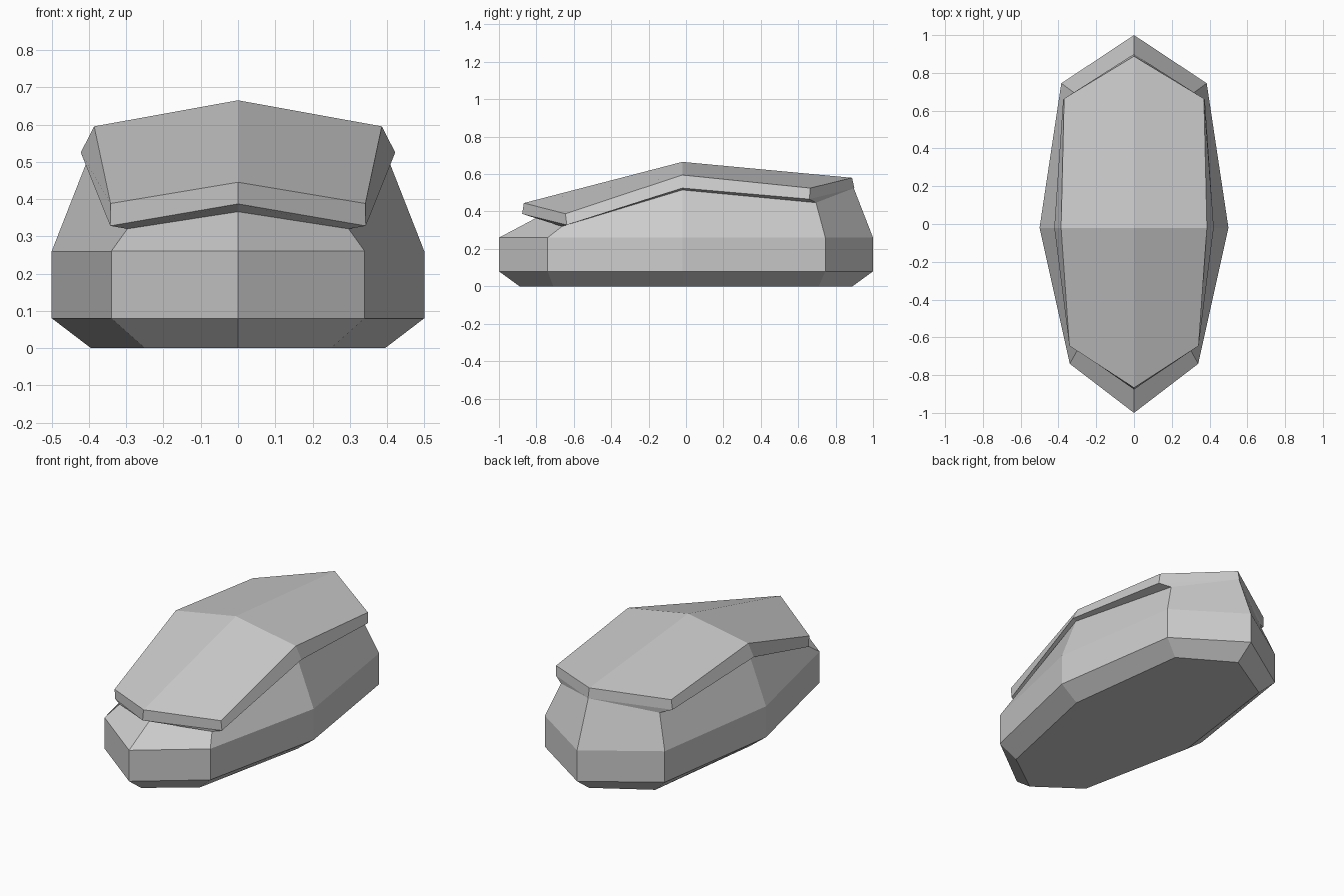
import bpy
import bmesh

cube = bpy.data.objects.get("Cube")
if cube:
    bpy.data.objects.remove(cube, do_unlink=True)

grey = bpy.data.materials.new("plain grey")
grey.use_nodes = True
colour = (0.6, 0.6, 0.6, 1)
grey.diffuse_color = colour
grey.node_tree.nodes["Principled BSDF"].inputs["Base Color"].default_value = colour


def ring(bm, half):
    """Eight-sided loop from its left half, listed front to back."""
    mirrored = [(-x, y, z) for x, y, z in reversed(half[1:-1])]
    return [bm.verts.new(p) for p in half + mirrored]


def level(outline, z):
    return [(x, y, z) for x, y in outline]


def bridge(bm, lower, upper):
    for i in range(len(lower)):
        j = (i + 1) % len(lower)
        bm.faces.new((lower[i], lower[j], upper[j], upper[i]))


def crown(bm, loop, peak):
    """Four facets that meet at a central peak."""
    top = bm.verts.new(peak)
    for i in range(0, len(loop), 2):
        bm.faces.new((loop[i], loop[i + 1], loop[(i + 2) % len(loop)], top))


def shell(name, halves, peak, base_peak=None):
    bm = bmesh.new()
    loops = [ring(bm, h) for h in halves]
    for lower, upper in zip(loops, loops[1:]):
        bridge(bm, lower, upper)
    crown(bm, loops[-1], peak)
    if base_peak:
        crown(bm, loops[0], base_peak)
    else:
        bm.faces.new(loops[0])
    bmesh.ops.recalc_face_normals(bm, faces=bm.faces)
    mesh = bpy.data.meshes.new(name)
    bm.to_mesh(mesh)
    bm.free()
    mesh.materials.append(grey)
    obj = bpy.data.objects.new(name, mesh)
    bpy.context.collection.objects.link(obj)
    return obj


# Outlines of the hull, front to back
floor = [(0, -0.89), (0.25, -0.71), (0.395, -0.02), (0.3, 0.71), (0, 0.89)]
side = [(0, -1), (0.34, -0.74), (0.5, -0.02), (0.385, 0.745), (0, 1)]

# Seam where the hull meets the underside of the cover
seam = [(0, -0.8, 0.366), (0.297, -0.663, 0.32), (0.4, -0.02, 0.515),
        (0.317, 0.695, 0.447), (0, 0.897, 0.525)]

# Overhanging edge of the cover
rim_low = [(0, -0.876, 0.387), (0.343, -0.637, 0.328), (0.422, -0.02, 0.525),
           (0.375, 0.66, 0.466), (0, 0.9, 0.525)]
rim_high = [(0, -0.867, 0.445), (0.342, -0.645, 0.388), (0.386, -0.02, 0.595),
            (0.37, 0.664, 0.525), (0, 0.888, 0.58)]

# Faceted hull with a chamfered foot
shell("hull", [level(floor, 0), level(side, 0.08), level(side, 0.26), seam],
      (0, -0.02, 0.57))

# Ridged cover that overhangs the hull
shell("cover", [seam, rim_low, rim_high], (0, -0.02, 0.665), (0, -0.02, 0.56))
